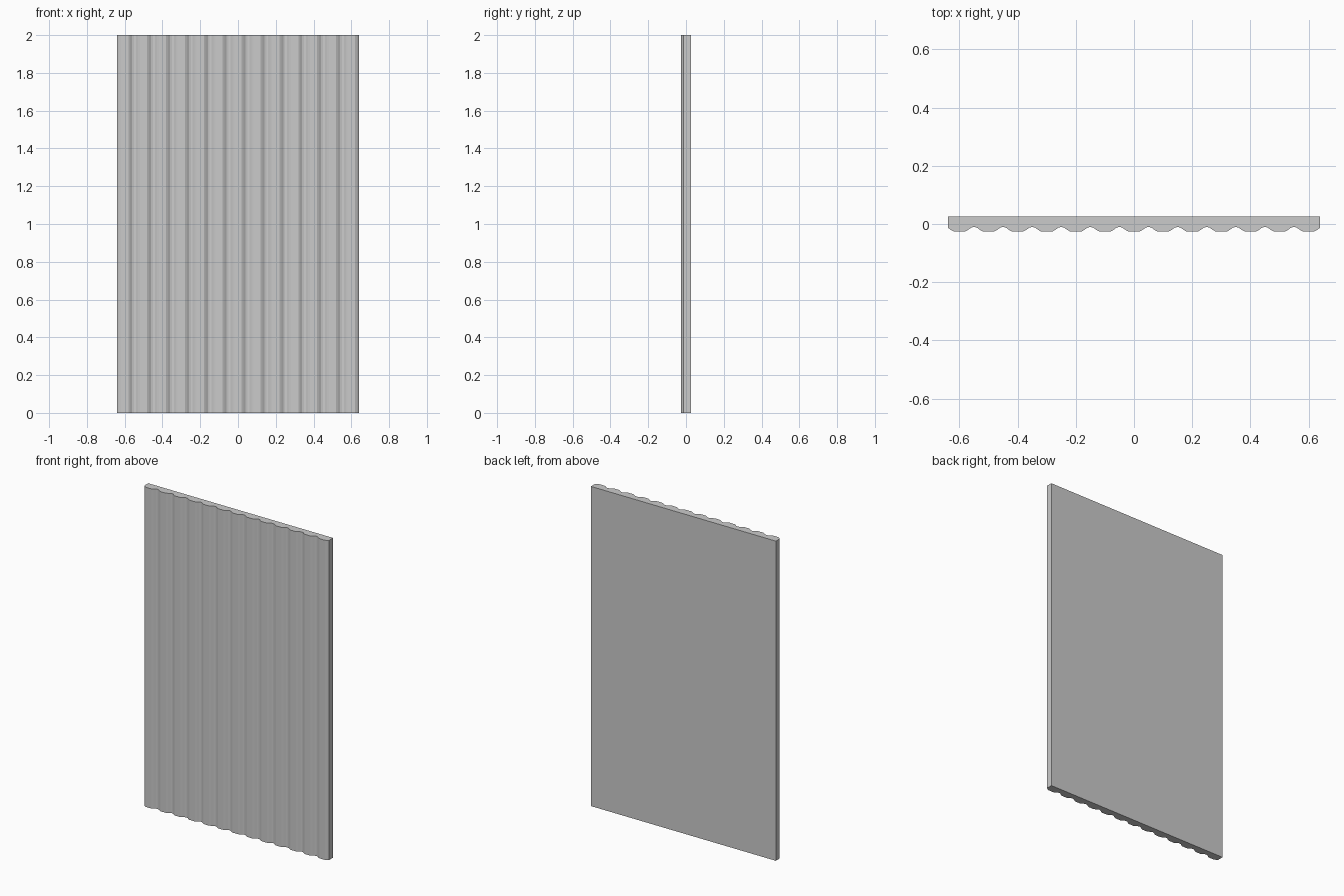
import bpy, bmesh

if "Cube" in bpy.data.objects:
    bpy.data.objects.remove(bpy.data.objects["Cube"])

HEIGHT, HALF_W, PITCH = 2.0, 0.64, 0.1
BACK, FRONT = 0.026, -0.026

# One groove: (distance from groove centre, y), mirrored about the centre
half = [(0.0, -0.010), (0.010, -0.0125), (0.021, -0.0205), (0.031, FRONT)]
groove = [(-d, y) for d, y in reversed(half[1:])] + half

# Front outline: grooves every 0.1, cut off at the panel sides
profile = [(-HALF_W, -0.0125)]
for i in range(-1, 13):
    centre = -0.55 + i * PITCH
    for d, y in groove:
        if abs(centre + d) < HALF_W - 0.001:
            profile.append((centre + d, y))
profile += [(HALF_W, -0.0125), (HALF_W, BACK), (-HALF_W, BACK)]

# Extrude the outline upwards
bm = bmesh.new()
base = bm.faces.new([bm.verts.new((x, y, 0)) for x, y in profile])
ext = bmesh.ops.extrude_face_region(bm, geom=[base], use_keep_orig=True)
top = [v for v in ext["geom"] if isinstance(v, bmesh.types.BMVert)]
bmesh.ops.translate(bm, verts=top, vec=(0, 0, HEIGHT))
bmesh.ops.recalc_face_normals(bm, faces=bm.faces)

mesh = bpy.data.meshes.new("ribbed_panel")
bm.to_mesh(mesh)
bm.free()
panel = bpy.data.objects.new("ribbed_panel", mesh)
bpy.context.collection.objects.link(panel)
